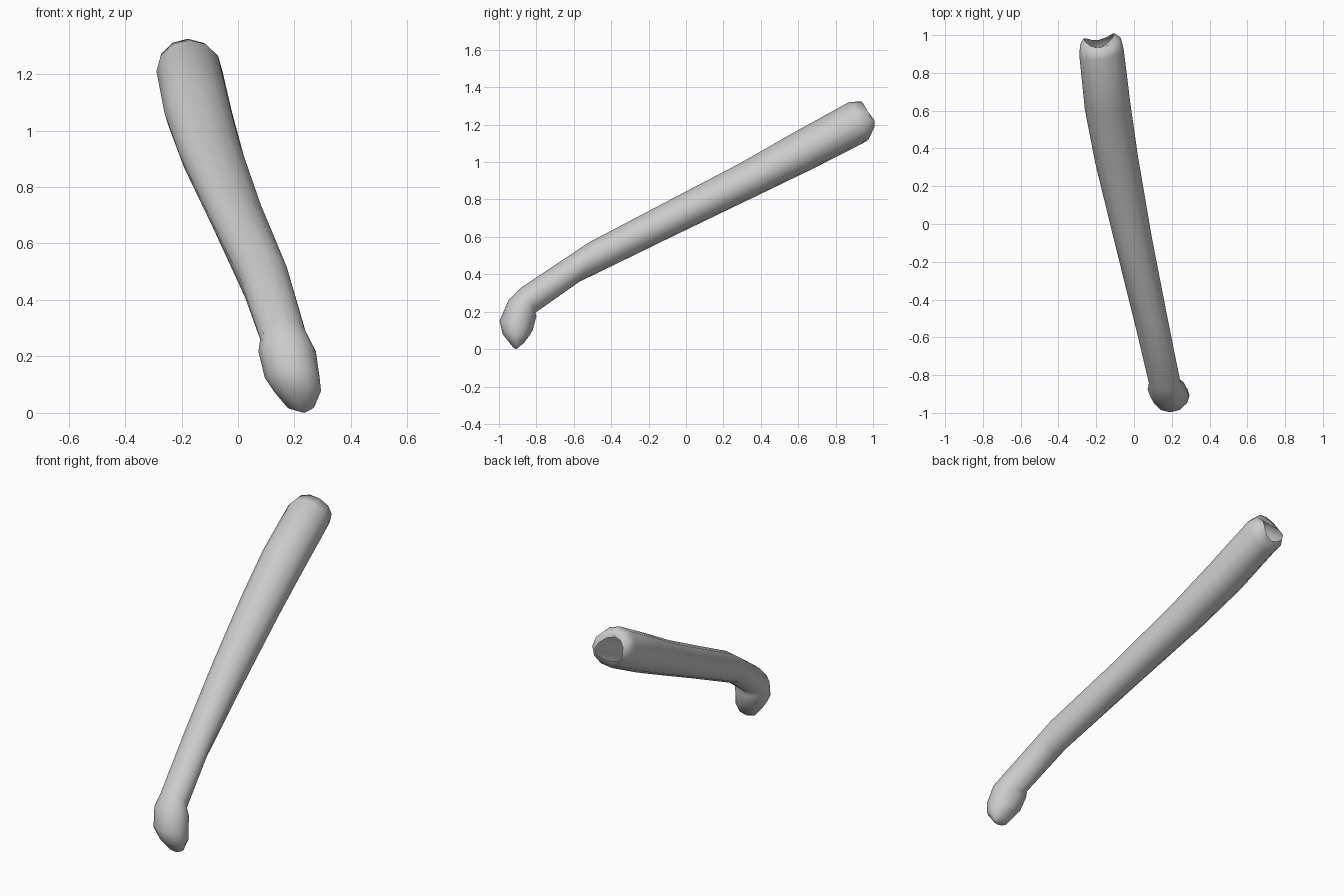
import bpy, bmesh, math
from mathutils import Vector

SIDES = 12
# Each section: upper (y, z), lower (y, z), centre x, half width, forward push of the sides
SECTIONS = [
    ((0.935, 1.285), (0.975, 1.155), -0.185, 0.082, 0.040),   # open rim, curled inward
    ((0.935, 1.325), (0.970, 1.115), -0.178, 0.108, 0.015),
    ((0.870, 1.320), (0.945, 1.100), -0.172, 0.117, 0.0),
    ((0.580, 1.160), (0.670, 0.960), -0.140, 0.120, 0.0),
    ((0.300, 1.000), (0.390, 0.825), -0.093, 0.113, 0.0),
    ((-0.120, 0.780), (-0.040, 0.618), -0.005, 0.098, 0.0),
    ((-0.520, 0.570), (-0.570, 0.360), 0.098, 0.086, 0.0),
    ((-0.880, 0.330), (-0.805, 0.195), 0.163, 0.084, 0.0),
    ((-0.950, 0.260), (-0.800, 0.175), 0.174, 0.102, 0.0),
    ((-0.997, 0.150), (-0.820, 0.100), 0.192, 0.097, 0.0),
    ((-0.980, 0.080), (-0.835, 0.075), 0.210, 0.084, 0.0),
    ((-0.925, 0.010), (-0.870, 0.030), 0.222, 0.048, 0.0),    # closed tip
]


def ring(bm, upper, lower, cx, half, push):
    a, b = Vector((cx, *upper)), Vector((cx, *lower))
    centre, up = (a + b) / 2, (a - b) / 2
    side = Vector((1, 0.17 if centre.y > -0.8 else 0.0, 0)) * half
    verts = []
    for i in range(SIDES):
        t = math.tau * i / SIDES
        p = centre + up * math.cos(t) + side * math.sin(t)
        p.y += push * math.sin(t) ** 2
        verts.append(bm.verts.new(p))
    return verts


# Bent hollow limb: lofted skin, open at the top, closed at the foot
bm = bmesh.new()
rings = [ring(bm, *s) for s in SECTIONS]
for r0, r1 in zip(rings, rings[1:]):
    for i in range(SIDES):
        j = (i + 1) % SIDES
        bm.faces.new((r0[i], r0[j], r1[j], r1[i]))
tip = bm.verts.new((0.235, -0.908, 0.0))
for i in range(SIDES):
    bm.faces.new((rings[-1][i], rings[-1][(i + 1) % SIDES], tip))
bmesh.ops.recalc_face_normals(bm, faces=bm.faces)

mesh = bpy.data.meshes.new("limb")
bm.to_mesh(mesh)
bm.free()
mesh.shade_smooth()
limb = bpy.data.objects.new("limb", mesh)
bpy.context.collection.objects.link(limb)
